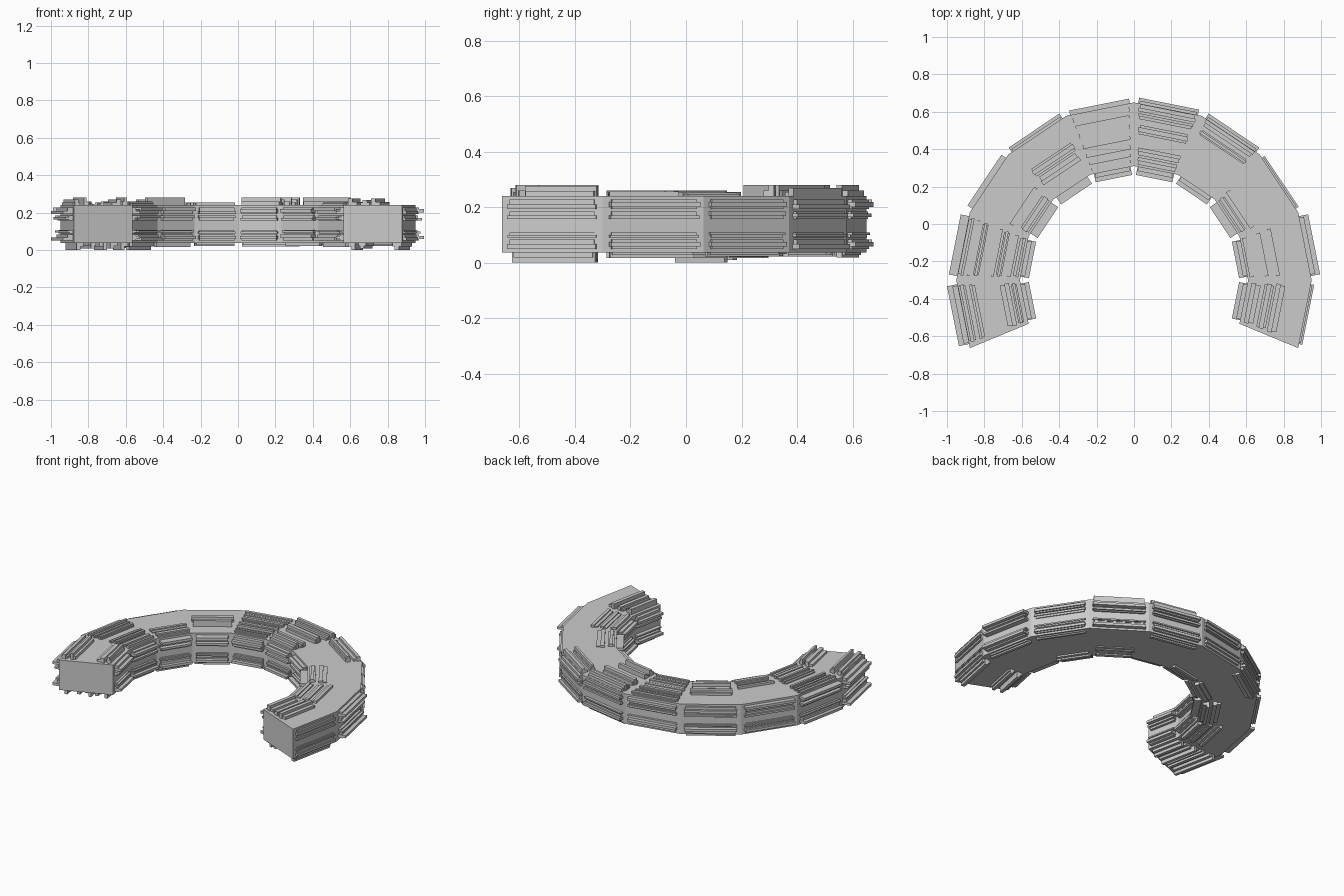
import bpy, bmesh, math, random
from mathutils import Vector

if "Cube" in bpy.data.objects:
    bpy.data.objects.remove(bpy.data.objects["Cube"])

random.seed(4)
CY, R_OUT, R_IN = -0.30, 0.95, 0.61      # ring centre and corner radii
Z0, Z1 = 0.037, 0.24                      # body underside and top
STEP = math.radians(22.5)
AP = math.cos(STEP / 2)
A_OUT, A_IN = R_OUT * AP, R_IN * AP       # flat-face distances


def finish(bm, name):
    bmesh.ops.recalc_face_normals(bm, faces=bm.faces[:])
    mesh = bpy.data.meshes.new(name)
    bm.to_mesh(mesh)
    bm.free()
    obj = bpy.data.objects.new(name, mesh)
    bpy.context.collection.objects.link(obj)


# Ten-segment arch body
bm = bmesh.new()
rings = []
for i in range(11):
    a = -STEP + i * STEP
    c, s = math.cos(a), math.sin(a)
    rings.append([bm.verts.new((r * c, CY + r * s, z))
                  for r, z in ((R_IN, Z0), (R_OUT, Z0), (R_OUT, Z1), (R_IN, Z1))])
for p, q in zip(rings, rings[1:]):
    for k in range(4):
        bm.faces.new((p[k], p[(k + 1) % 4], q[(k + 1) % 4], q[k]))
bm.faces.new(rings[0])
bm.faces.new(rings[-1])
finish(bm, "arch_body")


def box(bm, ang, r0, r1, z0, z1, half):
    """Bar lying along one segment's chord."""
    n = Vector((math.cos(ang), math.sin(ang), 0))
    t = Vector((-n.y, n.x, 0))
    v = [bm.verts.new(Vector((0, CY, z)) + n * r + t * h)
         for z in (z0, z1) for r, h in ((r0, -half), (r1, -half), (r1, half), (r0, half))]
    for f in ((0, 1, 2, 3), (4, 5, 6, 7), (0, 1, 5, 4), (1, 2, 6, 5), (2, 3, 7, 6), (3, 0, 4, 7)):
        bm.faces.new([v[k] for k in f])


def strip(bm, ang, side, u0, u1, h):
    """Stepped strip: wide low plate with a narrower raised rib."""
    w = u1 - u0
    off = random.choice((0.0, 0.25, 0.5)) * w
    for a, b, lo, hi, f in ((u0, u1, -0.004, h * 0.5, 0.84),
                            (u0 + off, u0 + off + w * 0.5, 0, h, 0.88)):
        r = {"outer": A_OUT, "inner": A_IN - 0.03}.get(side, u0)
        half = r * math.tan(STEP / 2) * f
        if side == "top":
            box(bm, ang, a, b, Z1 + lo, Z1 + hi, half)
        elif side == "bottom":
            box(bm, ang, a, b, Z0 - hi, Z0 - lo, half)
        elif side == "outer":
            box(bm, ang, A_OUT + lo, A_OUT + hi, a, b, half)
        else:
            box(bm, ang, A_IN - hi, A_IN - lo, a, b, half)


# Strip layout per segment, right end to left end: (start, width) by radius
TOP = [
    [(.62, .05), (.69, .05), (.75, .05)],
    [(.61, .04), (.67, .04), (.73, .04)],
    [(.61, .04), (.67, .05)],
    [(.84, .03), (.89, .04)],
    [(.61, .04), (.66, .04), (.77, .05), (.85, .03), (.89, .04)],
    [(.61, .03), (.65, .03), (.69, .04), (.74, .04), (.79, .04), (.84, .03), (.88, .04)],
    [(.69, .05), (.75, .05)],
    [(.61, .05), (.68, .04)],
    [(.61, .03), (.65, .04), (.70, .03), (.74, .03), (.82, .03), (.86, .03), (.90, .03)],
    [(.62, .03), (.66, .05), (.84, .03), (.89, .04)],
]
TOP_H = [.036, .016, .018, .04, .04, .015, .04, .02, .02, .04]
BOTTOM = [
    [(.62, .04), (.68, .04), (.87, .05)],
    [(.88, .04)],
    [(.62, .04), (.89, .03)],
    [(.62, .05), (.68, .04)],
    [(.88, .04)],
    [(.62, .04)],
    [(.62, .05), (.87, .05)],
    [(.61, .04), (.67, .05)],
    [(.61, .04), (.67, .04), (.73, .04)],
    [(.62, .04), (.68, .04), (.74, .04), (.80, .04), (.87, .04)],
]
BOTTOM_H = [.037, .02, .02, .016, .018, .014, .02, .036, .02, .037]
OUT_H = [.018, .05, .018, .03, .03, .025, .03, .03, .045, .055]

groups = {s: bmesh.new() for s in ("top", "bottom", "outer", "inner")}
for i in range(10):
    ang = -STEP / 2 + i * STEP
    for side, rows, h in (("top", TOP[i], TOP_H[i]), ("bottom", BOTTOM[i], BOTTOM_H[i])):
        for k, (u, w) in enumerate(rows):
            strip(groups[side], ang, side, u, u + w, h * (1, 0.75)[k % 2])
    # Side-wall strips, stacked vertically
    for side, h in (("outer", OUT_H[i]), ("inner", .045)):
        for k, (z, w) in enumerate(((.05, .034), (.09, .018), (.158, .026), (.193, .034))):
            strip(groups[side], ang, side, z, z + w, h * (1, .6, .75, 1)[k])

for side, g in groups.items():
    finish(g, side + "_panel_strips")
